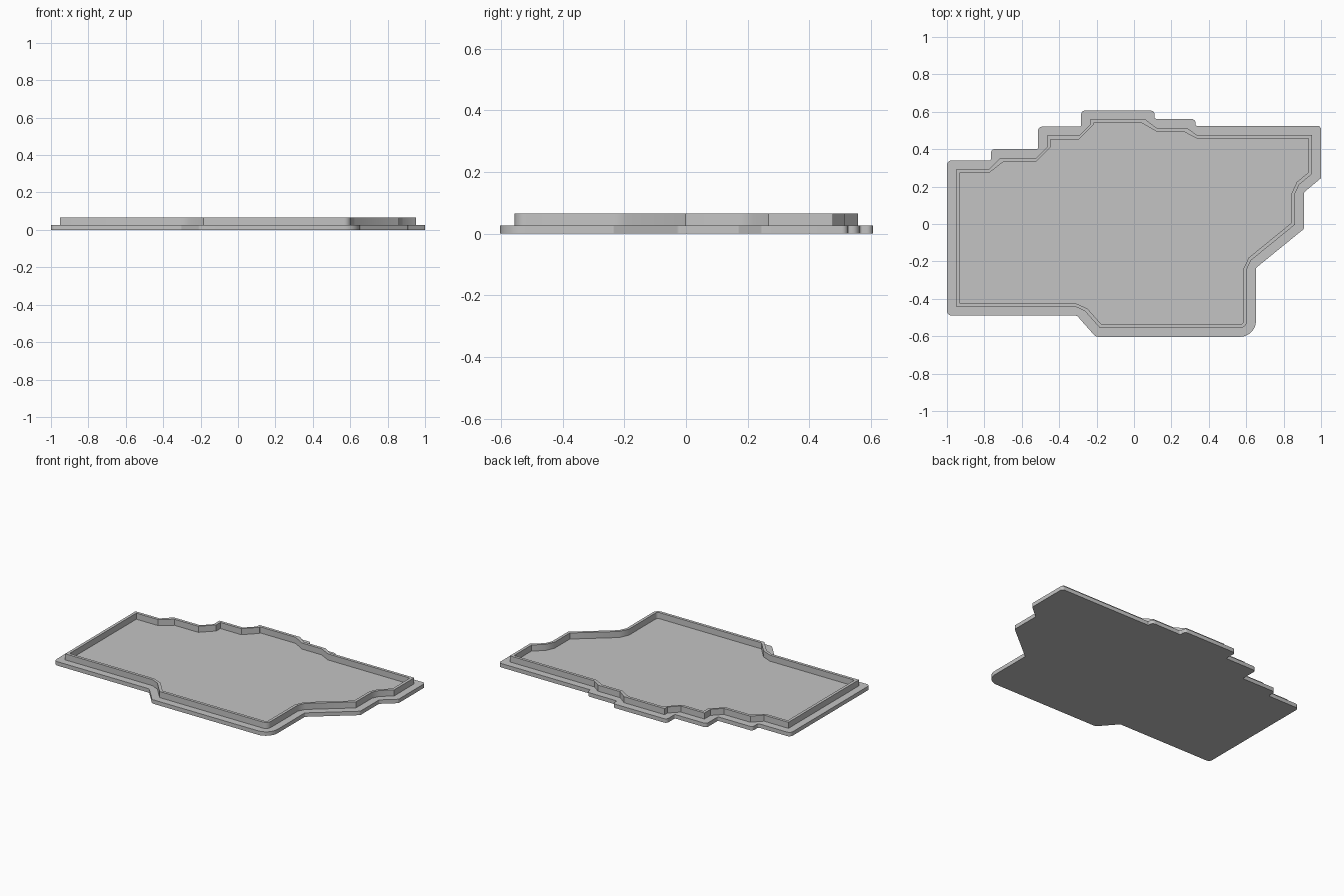
import bpy
import math
from mathutils import Vector
from mathutils.geometry import intersect_point_line

cube = bpy.data.objects.get("Cube")
if cube:
    bpy.data.objects.remove(cube, do_unlink=True)

# Sharp corners of the plate, counter-clockwise: x, y, rounding radius
CORNERS = [
    (-1, -.49, .025), (-.305, -.49, .02), (-.205, -.603, .03), (.652, -.603, .085),
    (.652, -.235, .01), (.91, -.025, .02), (.91, .17, .01), (1, .245, .01),
    (1, .525, .02), (.33, .525, .005), (.33, .562, .025), (.11, .562, .01),
    (.11, .606, .02), (-.283, .606, .02), (-.283, .52, .01), (-.513, .52, .02),
    (-.513, .4, .01), (-.765, .4, .02), (-.765, .34, .01), (-1, .34, .025),
]
POINTS = [Vector((x, y)) for x, y, r in CORNERS]
COUNT = len(POINTS)

PLATE_TOP = .026
LIP_TOP = .066
LIP_INSET = .048
LIP_WIDTH = .019


def edge_normal(i):
    d = (POINTS[(i + 1) % COUNT] - POINTS[i % COUNT]).normalized()
    return Vector((d.y, -d.x))


def clearance(p):
    """Distance from a point to the sharp outline."""
    best = 9.0
    for i in range(COUNT):
        a, b = POINTS[i], POINTS[(i + 1) % COUNT]
        q, t = intersect_point_line(p, a, b)
        q = a.lerp(b, min(max(t, 0), 1))
        best = min(best, (p - q).length)
    return best


def outline(inset, steps=8):
    """Rounded outline moved inwards, with crossing points trimmed away."""
    result = []
    for i, (x, y, radius) in enumerate(CORNERS):
        n0, n1 = edge_normal(i - 1), edge_normal(i)
        turn = math.atan2(n0.x * n1.y - n0.y * n1.x, n0.dot(n1))
        depth = max(radius, inset) if turn > 0 else -radius
        centre = POINTS[i] - (n0 + n1) * depth / (1 + n0.dot(n1))
        reach = depth - inset
        start = math.atan2(n0.y, n0.x)
        samples = steps + 1 if abs(reach) > 1e-5 else 1
        for k in range(samples):
            a = start + turn * k / steps
            p = centre + Vector((math.cos(a), math.sin(a))) * reach
            if clearance(p) > inset - 1e-4:
                result.append(p)
    return result


def prism(name, loops, bottom, top, material):
    """Filled flat shape, with optional holes, extruded between two heights."""
    curve = bpy.data.curves.new(name, "CURVE")
    curve.dimensions = "2D"
    curve.fill_mode = "BOTH"
    curve.extrude = (top - bottom) / 2
    for loop in loops:
        spline = curve.splines.new("POLY")
        spline.points.add(len(loop) - 1)
        for point, p in zip(spline.points, loop):
            point.co = (p.x, p.y, 0, 1)
        spline.use_cyclic_u = True
    curve.materials.append(material)
    obj = bpy.data.objects.new(name, curve)
    obj.location.z = (top + bottom) / 2
    bpy.context.collection.objects.link(obj)
    bpy.ops.object.select_all(action="DESELECT")
    obj.select_set(True)
    bpy.context.view_layer.objects.active = obj
    bpy.ops.object.convert(target="MESH")
    bpy.ops.object.shade_smooth_by_angle(angle=math.radians(30))


grey = bpy.data.materials.new("light grey")
grey.use_nodes = True
colour = (.55, .55, .55, 1)
grey.diffuse_color = colour
grey.node_tree.nodes["Principled BSDF"].inputs["Base Color"].default_value = colour

# Flat base plate and the raised lip that follows its edge
prism("base_plate", [outline(0)], 0, PLATE_TOP, grey)
prism("raised_lip", [outline(LIP_INSET), outline(LIP_INSET + LIP_WIDTH)],
      PLATE_TOP - .004, LIP_TOP, grey)
